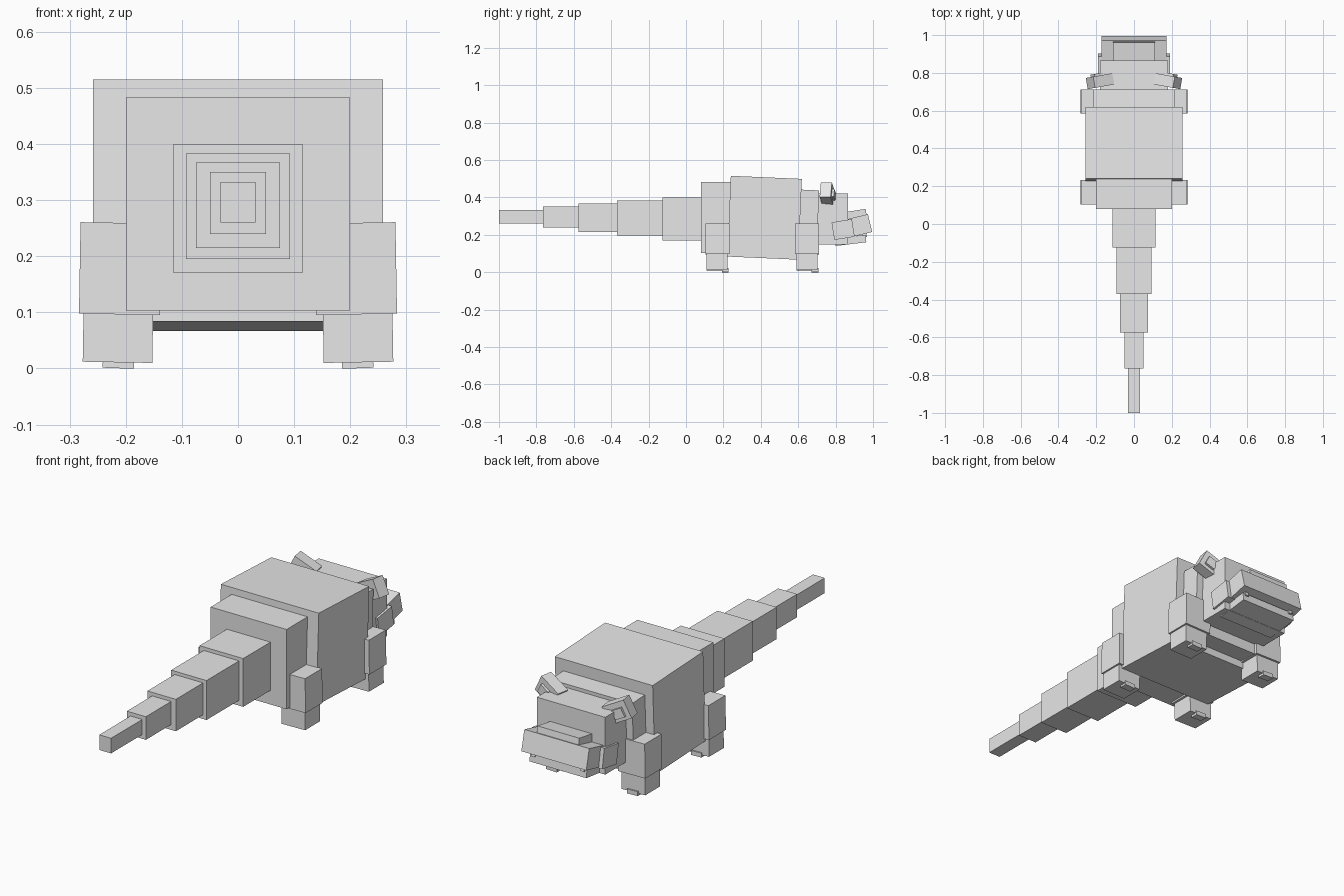
import bpy
from math import radians
from mathutils import Euler

cube = bpy.data.objects.get("Cube")
if cube:
    bpy.data.objects.remove(cube, do_unlink=True)

# Single plain grey
grey = bpy.data.materials.new("plain_grey")
grey.use_nodes = True
GREY = (0.8, 0.8, 0.8, 1)
grey.diffuse_color = GREY
grey.node_tree.nodes["Principled BSDF"].inputs["Base Color"].default_value = GREY


def box(name, center, size, rot=(0, 0, 0)):
    """Flat-shaded box with its size baked in and rotation in degrees."""
    bpy.ops.mesh.primitive_cube_add(size=1)
    ob = bpy.context.object
    ob.name = ob.data.name = name
    for v in ob.data.vertices:
        v.co = [c * s for c, s in zip(v.co, size)]
    ob.location = center
    ob.rotation_euler = Euler([radians(a) for a in rot])
    ob.data.materials.append(grey)
    return ob


def span(name, half_width, y0, y1, z0, z1):
    """Box centred on x from its extents."""
    return box(name, (0, (y0 + y1) / 2, (z0 + z1) / 2),
               (2 * half_width, y1 - y0, z1 - z0))


def pair(name, center, size, rot=(0, 0, 0)):
    """Mirrored left and right boxes."""
    for side, s in (("left", 1), ("right", -1)):
        box(f"{side}_{name}", (s * center[0], *center[1:]), size,
            (rot[0], s * rot[1], s * rot[2]))


# Tapering tail
tail = [(0.115, -0.125, 0.10, 0.17, 0.40),
        (0.093, -0.37, -0.12, 0.195, 0.383),
        (0.075, -0.575, -0.365, 0.215, 0.367),
        (0.05, -0.765, -0.57, 0.24, 0.35),
        (0.031, -1.0, -0.76, 0.26, 0.332)]
for i, seg in enumerate(tail):
    span(f"tail_segment_{i + 1}", *seg)

# Trunk
span("hips", 0.2, 0.08, 0.26, 0.103, 0.483)
box("body", (0, 0.42, 0.291), (0.516, 0.38, 0.432), (-2.5, 0, 0))
box("chest", (0, 0.64, 0.27), (0.43, 0.13, 0.34), (-2.5, 0, 0))

# Head and muzzle
span("head", 0.18, 0.68, 0.865, 0.147, 0.42)
box("cheeks", (0, 0.84, 0.228), (0.38, 0.11, 0.095), (9, 0, 0))
box("lower_jaw", (0, 0.88, 0.17), (0.3, 0.165, 0.04), (7, 0, 0))
box("snout", (0, 0.928, 0.249), (0.342, 0.115, 0.098), (13.5, 0, 0))
box("nose_bridge", (0, 0.91, 0.305), (0.22, 0.11, 0.05), (9, 0, 0))
pair("tooth", (0.13, 0.955, 0.199), (0.02, 0.02, 0.025), (13, 0, 0))

# Ears rising outward
pair("ear", (0.18, 0.756, 0.414), (0.115, 0.06, 0.088), (0, -27, -10))
pair("inner_ear", (0.195, 0.776, 0.414), (0.05, 0.04, 0.045), (0, -27, -10))

# Legs
for name, y in (("rear", 0.168), ("front", 0.648)):
    pair(f"{name}_leg", (0.21, y, 0.178), (0.144, 0.128, 0.163), (0, -1, 0))
    pair(f"{name}_foot", (0.214, y - 0.002, 0.056), (0.124, 0.112, 0.09), (0, -1, 0))
    pair(f"{name}_claw", (0.213, y + 0.042, 0.011), (0.056, 0.036, 0.021), (0, -2, 0))
